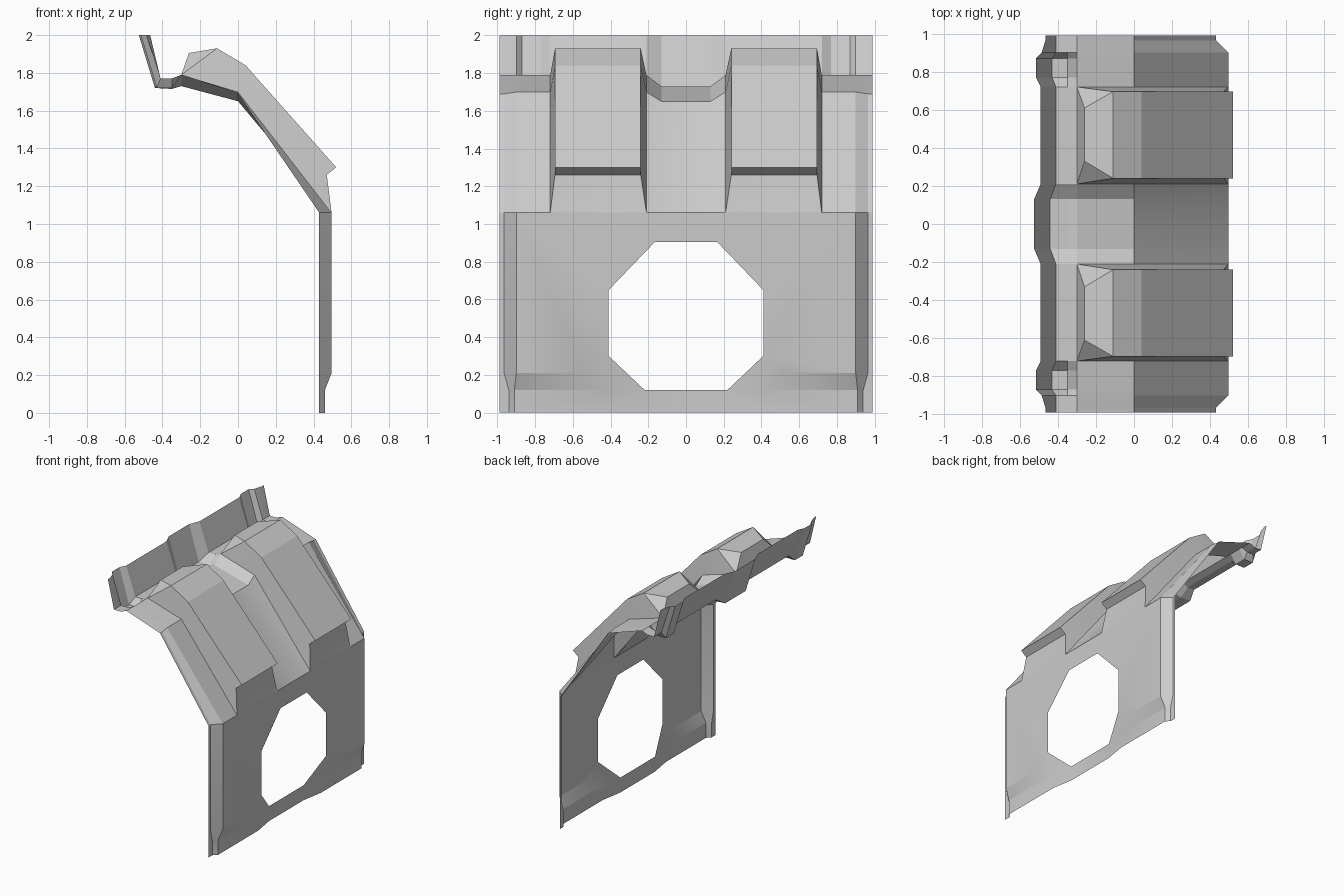
import bpy, bmesh, math
from mathutils import Vector

cube = bpy.data.objects.get("Cube")
if cube:
    bpy.data.objects.remove(cube, do_unlink=True)

grey = bpy.data.materials.new("plain_grey")
grey.use_nodes = True
GREY = (0.6, 0.6, 0.6, 1)
grey.diffuse_color = GREY
grey.node_tree.nodes["Principled BSDF"].inputs["Base Color"].default_value = GREY


def sheet(name, faces):
    """Open half sheet from corner loops, welded, facing outward, mirrored across y."""
    bm = bmesh.new()
    for loop in faces:
        bm.faces.new([bm.verts.new(p) for p in loop])
    bmesh.ops.remove_doubles(bm, verts=bm.verts, dist=0.0005)
    bmesh.ops.recalc_face_normals(bm, faces=bm.faces)
    facing = sum((f.normal * f.calc_area() for f in bm.faces), Vector())
    if facing.dot(Vector((1, 0, 1))) < 0:
        bmesh.ops.reverse_faces(bm, faces=bm.faces)
    mesh = bpy.data.meshes.new(name)
    bm.to_mesh(mesh)
    bm.free()
    mesh.materials.append(grey)
    mesh.shade_smooth()
    mesh.set_sharp_from_angle(angle=math.radians(15))
    obj = bpy.data.objects.new(name, mesh)
    bpy.context.collection.objects.link(obj)
    mirror = obj.modifiers.new("mirror", 'MIRROR')
    mirror.use_axis = (False, True, False)
    mirror.merge_threshold = 0.001
    return obj


FACE, BACK, EDGE = 0.495, 0.43, 0.99   # panel plane, flange plane, outer edge
LIP, IN, OUT = 1.06, 0.21, 0.72        # lip height, hump foot limits

# Deck: profiles (x, z) from rim top, over the gutter and crest, down to the lip
rim, gutter, crest, bend, lip = (-0.49, 2), [(-0.41, 1.77), (-0.35, 1.77)], (-0.30, 1.79), (0, 1.70), (FACE, LIP)
dip = [(-0.43, 1.72), (-0.35, 1.72)]
middle = [(-0.525, 2), (-0.44, 1.72), (-0.35, 1.715), (-0.30, 1.73), (0, 1.65), lip]
plain = [rim, *gutter, crest, bend, lip]
notch = [(-0.515, 2), *dip, crest, bend, lip]
shoulder = [(-0.485, 2), *gutter, crest, bend, lip]
flange = [(-0.465, 2), *gutter, crest, (0, 1.69), (BACK, LIP)]
stations = [(0, middle), (0.13, middle), (IN, plain), (OUT, plain), (0.77, notch),
            (0.87, notch), (0.90, shoulder), (0.965, flange), (EDGE, flange)]
deck = []
for (ya, pa), (yb, pb) in zip(stations, stations[1:]):
    for i in range(len(pa) - 1):
        if ya == IN and i >= 3:        # open under the hump
            continue
        deck.append([(x, y, z) for y, (x, z) in
                     ((ya, pa[i]), (ya, pa[i + 1]), (yb, pb[i + 1]), (yb, pb[i]))])
sheet("upper_deck", deck)

# Humps: raised covers with tapered back corners and an undercut front
ridge = [(-0.26, 1.905), (-0.11, 1.93), (0.04, 1.84), (0.52, 1.30), (0.47, 1.26), (0.485, 1.10)]


def hump_side(foot, top, narrow):
    feet = [(x, foot, z) for x, z in (crest, bend, lip)]
    ys = [narrow, top, top, top, top, narrow]
    return feet, [(x, y, z) for y, (x, z) in zip(ys, ridge)]


sides = [hump_side(IN, 0.24, 0.33), hump_side(OUT, 0.695, 0.61)]
hump = []
for (c, b, l), (r0, r1, r2, r3, r4, r5) in sides:
    hump += [[c, r0, r1], [c, r1, r2, b], [b, r2, r3, r4, l], [l, r4, r5]]
inner, outer = ([s[0][0], *s[1], s[0][2]] for s in sides)
for i in range(len(inner) - 1):
    hump.append([inner[i], inner[i + 1], outer[i + 1], outer[i]])
sheet("humps", hump)

# Lower panel: octagonal opening, stepped bottom band, recessed side flange
STEP, LOW, MID = 0.21, 0.12, 0.46      # band heights and band plane
h0, h1, h2, h3 = [(FACE, y, z) for y, z in ((0, 0.905), (0.165, 0.905), (0.41, 0.65), (0.41, 0.30))]
h4, h5 = (BACK, 0.22, LOW), (BACK, 0.22, 0)
t0, t1, t2, t3 = (FACE, 0, LIP), (FACE, 0.90, LIP), (BACK, 0.965, LIP), (BACK, EDGE, LIP)
k, s1, s2 = (FACE, 0.54, STEP), (FACE, 0.90, STEP), (BACK, 0.965, STEP)
m, m0 = (MID, 0.40, LOW), (MID, 0.40, 0)
b1, b10 = (MID, 0.91, LOW), (MID, 0.91, 0)
b2, b20 = (BACK, 0.94, LOW), (BACK, 0.94, 0)
panel = [
    [t0, h0, h1, h2, t1],
    [h2, h3, k, s1, t1],
    [h3, h4, m, k], [k, m, b1, s1],
    [h4, h5, m0, m], [m, m0, b10, b1],
    [(BACK, 0, LOW), (BACK, 0, 0), h5, h4],
    [t1, s1, s2, t2], [s1, b1, b2, s2], [b1, b10, b20, b2],
    [t2, s2, b2, b20, (BACK, EDGE, 0), t3],
]
sheet("lower_panel", panel)
